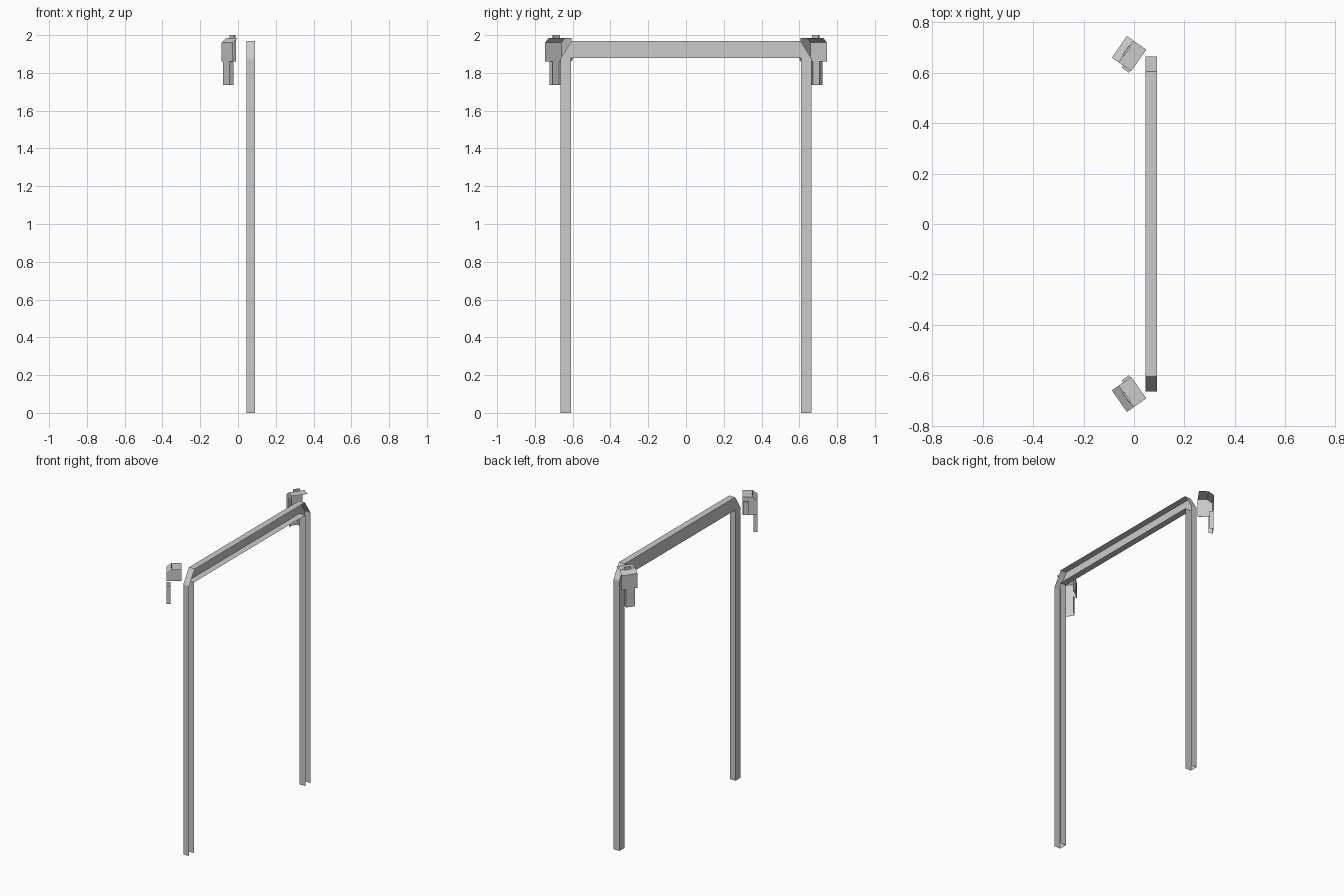
import bpy, bmesh, math
from mathutils import Matrix, Vector

if "Cube" in bpy.data.objects:
    bpy.data.objects.remove(bpy.data.objects["Cube"])

grey = bpy.data.materials.new("pale grey metal")
grey.use_nodes = True
grey.diffuse_color = (0.6, 0.6, 0.6, 1)
grey.node_tree.nodes["Principled BSDF"].inputs["Base Color"].default_value = (0.6, 0.6, 0.6, 1)


def sheet_object(name, polygons, matrix=Matrix(), mirrored=False):
    """Folded sheet metal: every polygon is one flat panel."""
    bm = bmesh.new()
    for poly in polygons:
        bm.faces.new([bm.verts.new(p) for p in poly])
    bmesh.ops.remove_doubles(bm, verts=bm.verts, dist=0.0005)
    bm.transform(matrix)
    if mirrored:
        bmesh.ops.reverse_faces(bm, faces=bm.faces)
    mesh = bpy.data.meshes.new(name)
    bm.to_mesh(mesh)
    bm.free()
    mesh.materials.append(grey)
    obj = bpy.data.objects.new(name, mesh)
    bpy.context.collection.objects.link(obj)
    return obj


def extrude_path(path, axis, a, b):
    """Strip of panels swept from a to b along an axis."""
    def place(p, d):
        c = list(p)
        c.insert(axis, d)
        return tuple(c)
    return [[place(p, a), place(q, a), place(q, b), place(p, b)]
            for p, q in zip(path, path[1:])]


# Gate frame: channel section open towards +x, with cut top corners
BACK, OPEN = 0.046, 0.091
half_outer = [(0.665, 0), (0.665, 1.875), (0.605, 1.97)]
half_inner = [(0.61, 0), (0.61, 1.88)]


def full(half):
    return [(-y, z) for y, z in half] + [(y, z) for y, z in reversed(half)]


outer, inner = full(half_outer), full(half_inner)
flanges = extrude_path(outer, 0, OPEN, BACK) + extrude_path(inner, 0, BACK, OPEN)
web = []
for s in (-1, 1):
    loop = [half_outer[0], half_outer[1], half_outer[2], half_inner[1], half_inner[0]]
    web.append([(BACK, s * y, z) for y, z in (loop if s < 0 else loop[::-1])])
(oy, oz), (iy, iz) = half_outer[2], half_inner[1]
web.append([(BACK, -oy, oz), (BACK, oy, oz), (BACK, iy, iz), (BACK, -iy, iz)])
sheet_object("gate_frame", flanges + web)

# Corner housings: local x runs towards the frame, local y towards the gate end
W, L = 0.094, 0.105
LOW, EAVE, ROOF, TOP = 1.86, 1.96, 1.985, 2.0
RIDGE = 0.033


def box(x0, x1, y0, y1, z0, z1):
    """Box without its lower face."""
    ring = [(x0, y0), (x1, y0), (x1, y1), (x0, y1)]
    sides = [[(*p, z0), (*q, z0), (*q, z1), (*p, z1)]
             for p, q in zip(ring, ring[1:] + ring[:1])]
    return sides + [[(*p, z1) for p in ring]]


# Housing shell: outer side, sloped eave and roof, plus one end panel
shell = extrude_path([(0, LOW), (0, EAVE), (RIDGE, ROOF), (W, ROOF)], 1, -L, 0)
end_panel = [[(0, -L, LOW), (W, -L, LOW), (W, -L, ROOF), (RIDGE, -L, ROOF), (0, -L, EAVE)]]
# Hanging arm: shallow channel below the outer side
arm = extrude_path([(0.026, -0.09), (0, -0.09), (0, -0.03), (0.026, -0.03)], 2, 1.735, LOW)
tab = box(0.055, 0.09, -L - 0.01, -L, 1.865, 1.955)
knob = box(RIDGE - 0.004, RIDGE + 0.004, -0.072, -0.028, ROOF - 0.004, TOP)

place = Matrix.Translation((-0.028, 0.746, 0)) @ Matrix.Rotation(math.radians(-35), 4, 'Z')
mirror = Matrix.Diagonal((1, -1, 1, 1))
for side, matrix, flip in (("back", place, False), ("front", mirror @ place, True)):
    sheet_object(side + "_housing", shell + end_panel, matrix, flip)
    sheet_object(side + "_hanging_arm", arm, matrix, flip)
    sheet_object(side + "_end_tab", tab, matrix, flip)
    sheet_object(side + "_roof_knob", knob, matrix, flip)
